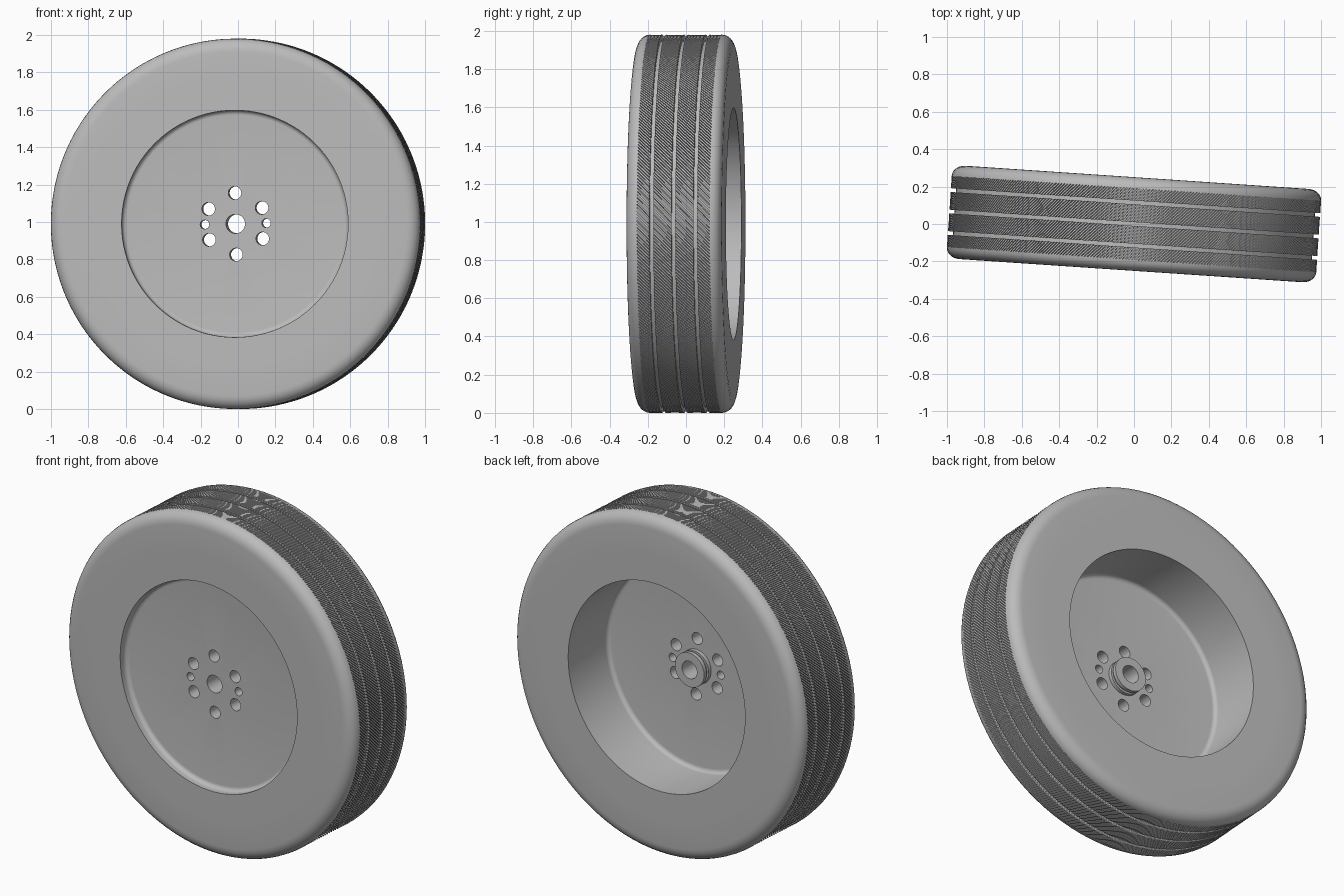
import bpy, bmesh
from math import sin, cos, pi, tau, radians

RADIUS = 0.99          # outer tread radius
HALF = 0.25            # half of the tyre width
SEGMENTS = 96
YAW = radians(-3.86)

cube = bpy.data.objects.get("Cube")
if cube:
    bpy.data.objects.remove(cube, do_unlink=True)

grey = bpy.data.materials.new("plain grey")
grey.use_nodes = True
colour = (0.5, 0.5, 0.5, 1)
grey.diffuse_color = colour
grey.node_tree.nodes["Principled BSDF"].inputs["Base Color"].default_value = colour


def add_object(name, bm):
    bmesh.ops.recalc_face_normals(bm, faces=bm.faces)
    mesh = bpy.data.meshes.new(name)
    bm.to_mesh(mesh)
    bm.free()
    mesh.materials.append(grey)
    obj = bpy.data.objects.new(name, mesh)
    bpy.context.collection.objects.link(obj)
    obj.location.z = RADIUS
    obj.rotation_euler.z = YAW
    return obj


def point(bm, r, y, angle):
    return bm.verts.new((r * cos(angle), y, r * sin(angle)))


def bridge(bm, a, b):
    """Join two closed loops of vertices with quads."""
    n = len(a)
    for i in range(n):
        j = (i + 1) % n
        bm.faces.new((a[i], a[j], b[j], b[i]))


def lathe(name, profile):
    """Spin a closed profile of (radius, y) about the axle."""
    bm = bmesh.new()
    rings = [[point(bm, r, y, tau * i / SEGMENTS) for i in range(SEGMENTS)]
             for r, y in profile]
    for k, ring in enumerate(rings):
        bridge(bm, ring, rings[(k + 1) % len(rings)])
    return add_object(name, bm)


def arc(r, y, size_r, size_y, start, end, steps=6):
    """Rounded corner as (radius, y) points."""
    angles = [radians(start + (end - start) * i / steps) for i in range(steps + 1)]
    return [(r + size_r * cos(a), y + size_y * sin(a)) for a in angles]


def smooth(obj):
    bpy.ops.object.select_all(action="DESELECT")
    obj.select_set(True)
    bpy.context.view_layer.objects.active = obj
    bpy.ops.object.shade_smooth_by_angle(angle=radians(30))


# Tyre body with rounded shoulders; the sunken middle is the groove floor
EDGE, FLOOR, BEAD = 0.19, 0.962, 0.77
shoulder = arc(RADIUS - 0.07, EDGE, 0.07, HALF - EDGE, 0, 90)
front_shoulder = [(r, -y) for r, y in reversed(shoulder)]
tyre = lathe("tyre", [(BEAD, -HALF)] + front_shoulder
             + [(FLOOR, -EDGE), (FLOOR, EDGE)] + shoulder + [(BEAD, HALF)])
smooth(tyre)

# Wheel: barrel, recessed disc and hub boss with the centre bore
BARREL, FACE, BACK = 0.607, -0.20, -0.09
FILLET = 0.025
wheel = lathe("wheel", [(BEAD, -HALF), (BARREL, -HALF)]
              + arc(BARREL - FILLET, FACE - FILLET, FILLET, FILLET, 0, 90)
              + [(0.051, FACE), (0.051, -0.03), (0.1, -0.03), (0.1, -0.052),
                 (0.088, -0.052), (0.088, -0.068), (0.1, -0.068), (0.1, BACK)]
              + arc(BARREL - FILLET, BACK + FILLET, FILLET, FILLET, -90, 0)
              + [(BARREL, HALF), (BEAD, HALF)])

# Six bolt holes and two small pin holes cut through the disc
bm = bmesh.new()
holes = [(90 + 60 * k, 0.035) for k in range(6)] + [(0, 0.024), (180, 0.024)]
for degrees, radius in holes:
    a = radians(degrees + 1.3)
    x, z = 0.165 * cos(a), 0.165 * sin(a)
    loops = [[bm.verts.new((x + radius * cos(tau * i / 32), y,
                            z + radius * sin(tau * i / 32))) for i in range(32)]
             for y in (FACE - 0.04, BACK + 0.04)]
    bridge(bm, *loops)
    for loop in loops:
        bm.faces.new(loop)
cutter = add_object("hole_cutter", bm)
cutter.hide_render = True
cut = wheel.modifiers.new("holes", "BOOLEAN")
cut.operation = "DIFFERENCE"
cut.solver = "EXACT"
cut.object = cutter
bpy.context.view_layer.update()
bpy.ops.object.select_all(action="DESELECT")
wheel.select_set(True)
bpy.context.view_layer.objects.active = wheel
bpy.ops.object.modifier_apply(modifier=cut.name)
bpy.data.objects.remove(cutter, do_unlink=True)
smooth(wheel)

# Four tread ribs, parted by grooves and crossed by fine slanted slits
SLITS, GROOVE, PITCH = 360, 0.02, 0.115
SLIT_RADIUS = RADIUS - 0.012
step = tau / SLITS
seams = [-EDGE] + [s * PITCH for s in (-1, 0, 1)] + [EDGE]
names = ["front_outer", "front_inner", "back_inner", "back_outer"]
for name, low, high in zip(names, seams, seams[1:]):
    y0 = low if low == -EDGE else low + GROOVE / 2
    y1 = high if high == EDGE else high - GROOVE / 2
    bm = bmesh.new()
    tops, feet = [], []
    for y in (y0, y1):
        slant = -y / RADIUS
        top, foot = [], []
        for i in range(SLITS):
            for part, r in ((0, RADIUS), (0.66, RADIUS),
                            (0.68, SLIT_RADIUS), (0.98, SLIT_RADIUS)):
                angle = (i + part) * step + slant
                top.append(point(bm, r, y, angle))
                foot.append(point(bm, FLOOR - 0.004, y, angle))
        tops.append(top)
        feet.append(foot)
    bridge(bm, *tops)
    bridge(bm, *feet)
    for top, foot in zip(tops, feet):
        bridge(bm, top, foot)
    add_object(name + "_tread_rib", bm)
